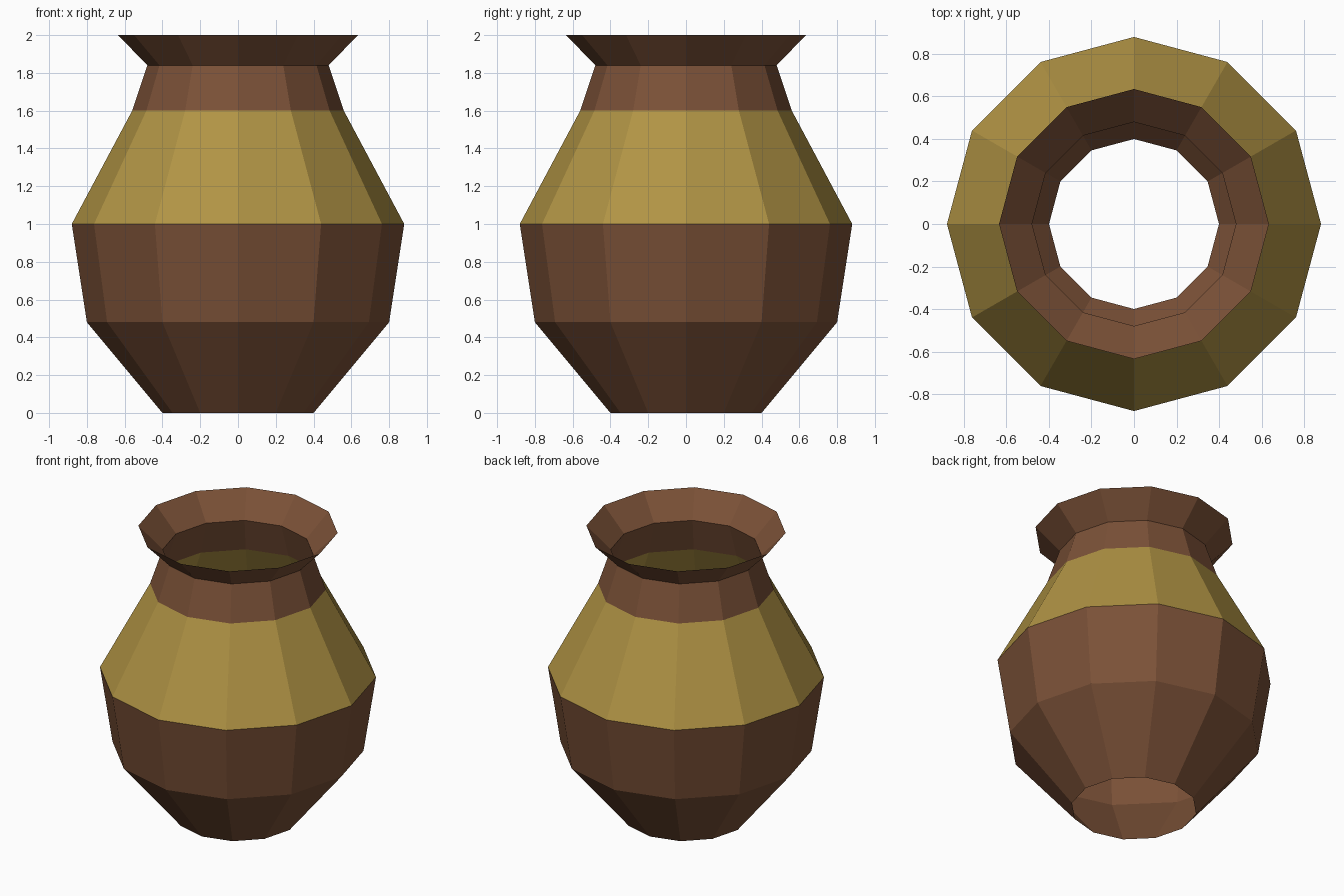
import bpy
import bmesh
from math import cos, sin, tau

# Remove the default cube
cube = bpy.data.objects.get("Cube")
if cube:
    bpy.data.objects.remove(cube, do_unlink=True)


def material(name, srgb):
    rgba = [(c / 255) ** 2.2 for c in srgb] + [1.0]
    mat = bpy.data.materials.new(name)
    mat.use_nodes = True
    mat.diffuse_color = rgba
    bsdf = next(n for n in mat.node_tree.nodes if n.type == 'BSDF_PRINCIPLED')
    bsdf.inputs["Base Color"].default_value = rgba
    return mat


SIDES = 12
# Wall outline (radius, height) from the open foot to the flared lip
PROFILE = [(0.40, 0.0), (0.80, 0.48), (0.88, 1.0),
           (0.56, 1.6), (0.48, 1.84), (0.635, 2.0)]
BAND_LOW, BAND_HIGH = 1.0, 1.6

# Thin pot wall, open at both ends, with a painted shoulder band
bm = bmesh.new()
rings = [[bm.verts.new((r * cos(tau * i / SIDES), r * sin(tau * i / SIDES), z))
          for i in range(SIDES)] for r, z in PROFILE]
for low, high in zip(rings, rings[1:]):
    for i in range(SIDES):
        j = (i + 1) % SIDES
        face = bm.faces.new((low[i], low[j], high[j], high[i]))
        height = face.calc_center_median().z
        face.material_index = 1 if BAND_LOW < height < BAND_HIGH else 0

mesh = bpy.data.meshes.new("pot")
bm.to_mesh(mesh)
bm.free()
mesh.materials.append(material("brown clay", (122, 82, 58)))
mesh.materials.append(material("ochre glaze", (175, 146, 70)))
pot = bpy.data.objects.new("pot", mesh)
bpy.context.collection.objects.link(pot)
